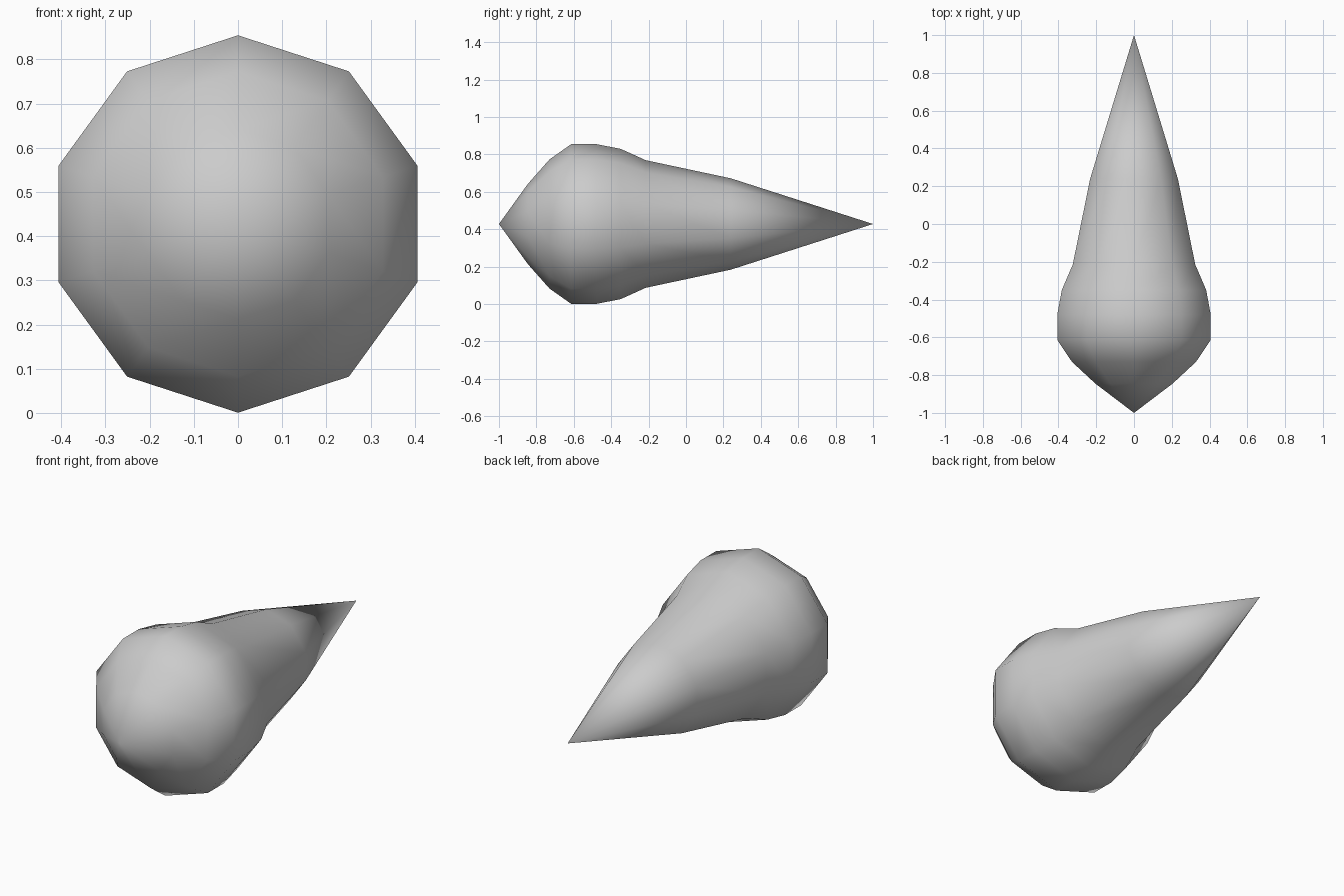
import bpy, bmesh, math

if "Cube" in bpy.data.objects:
    bpy.data.objects.remove(bpy.data.objects["Cube"])

SIDES = 10
CENTRE_Z = 0.4275
# Profile along the y axis: (y, radius)
PROFILE = [(-0.845, 0.215), (-0.73, 0.345), (-0.614, 0.427), (-0.48, 0.427),
           (-0.35, 0.402), (-0.215, 0.341), (0.24, 0.244)]

bm = bmesh.new()

def ring(y, r):
    steps = [2 * math.pi * i / SIDES for i in range(SIDES)]
    return [bm.verts.new((r * math.sin(a), y, CENTRE_Z + r * math.cos(a))) for a in steps]

# Turned body with pointed ends
rings = [ring(y, r) for y, r in PROFILE]
nose = bm.verts.new((0, -1, CENTRE_Z))
tail = bm.verts.new((0, 1, CENTRE_Z))
for i in range(SIDES):
    j = (i + 1) % SIDES
    bm.faces.new((nose, rings[0][i], rings[0][j]))
    bm.faces.new((tail, rings[-1][j], rings[-1][i]))
    for a, b in zip(rings, rings[1:]):
        bm.faces.new((a[i], b[i], b[j], a[j]))
bmesh.ops.recalc_face_normals(bm, faces=bm.faces)
for f in bm.faces:
    f.smooth = True

mesh = bpy.data.meshes.new("teardrop_body")
bm.to_mesh(mesh)
bm.free()
bpy.context.collection.objects.link(bpy.data.objects.new("teardrop_body", mesh))
